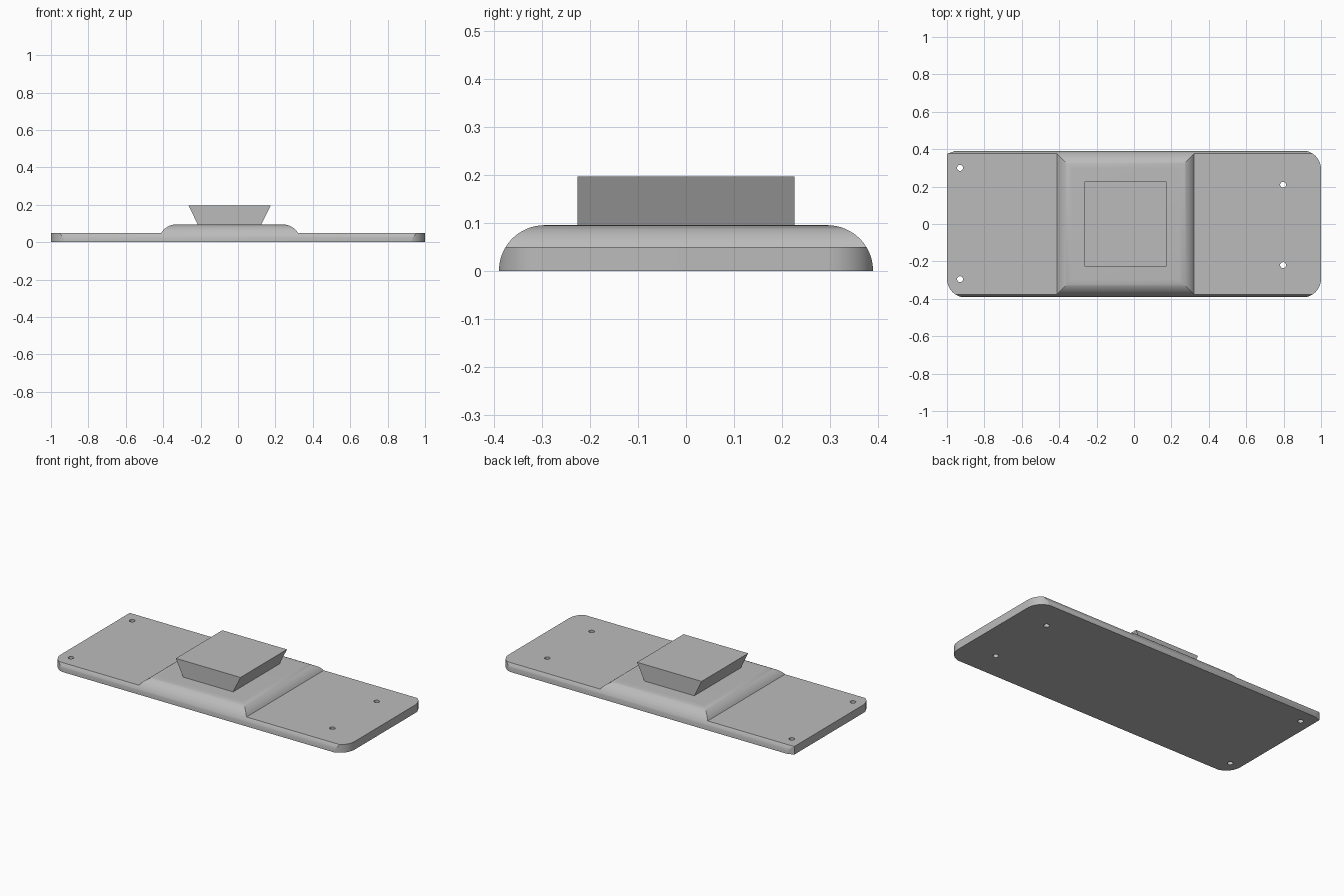
import bpy, bmesh, math
from mathutils import Vector

if "Cube" in bpy.data.objects:
    bpy.data.objects.remove(bpy.data.objects["Cube"], do_unlink=True)

HALF_Y, BASE_Z, PAD_Z = 0.39, 0.05, 0.095   # plate half width, plate and pad heights
FILLET = PAD_Z                              # edge rounding shared by plate and pad
MID_X = -0.045                              # centre of pad and dovetail

grey = bpy.data.materials.new("plain grey")
grey.use_nodes = True
grey.diffuse_color = (0.5, 0.5, 0.5, 1)
grey.node_tree.nodes["Principled BSDF"].inputs["Base Color"].default_value = (0.5, 0.5, 0.5, 1)


def loft(name, rings):
    """Closed solid through rings of equal point count."""
    bm = bmesh.new()
    loops = [[bm.verts.new(p) for p in ring] for ring in rings]
    n = len(loops[0])
    for a, b in zip(loops, loops[1:]):
        for i in range(n):
            j = (i + 1) % n
            bm.faces.new((a[i], a[j], b[j], b[i]))
    bm.faces.new(loops[0][::-1])
    bm.faces.new(loops[-1])
    bmesh.ops.recalc_face_normals(bm, faces=bm.faces)
    mesh = bpy.data.meshes.new(name)
    bm.to_mesh(mesh)
    bm.free()
    obj = bpy.data.objects.new(name, mesh)
    bpy.context.collection.objects.link(obj)
    mesh.materials.append(grey)
    return obj


def rect(hx, hy, z):
    return [(MID_X + sx * hx, sy * hy, z) for sx, sy in ((-1, -1), (1, -1), (1, 1), (-1, 1))]


def inset(z):
    """How far the rounded side has moved inward at height z."""
    return FILLET - math.sqrt(max(FILLET ** 2 - z ** 2, 0))


def activate(obj):
    bpy.ops.object.select_all(action='DESELECT')
    obj.select_set(True)
    bpy.context.view_layer.objects.active = obj


def boolean(obj, cutter, operation):
    mod = obj.modifiers.new(operation.lower(), 'BOOLEAN')
    mod.operation, mod.object, mod.solver = operation, cutter, 'EXACT'
    activate(obj)
    bpy.ops.object.modifier_apply(modifier=mod.name)
    bpy.data.objects.remove(cutter, do_unlink=True)


# Plate: curved-side section run along x
steps = [BASE_Z * i / 6 for i in range(7)]
section = [(HALF_Y - inset(z), z) for z in steps]
section += [(-y, z) for y, z in reversed(section)]
plate = loft("base_plate", [[(x, y, z) for y, z in section] for x in (-1.1, 1.1)])

# Trim the plate ends: three round corners and one nearly square corner
R = 0.1
outline = []
for cx, cy, start in ((1, 1, 0), (-1, -1, 180), (1, -1, 270)):
    if start == 180:
        outline += [(-0.95, HALF_Y + 0.003), (-1, 0.375)]
    for i in range(13):
        a = math.radians(start + 7.5 * i)
        outline.append((cx * (1 - R) + R * math.cos(a),
                        cy * (HALF_Y + 0.003 - R) + R * math.sin(a)))
boolean(plate, loft("trim", [[(x, y, z) for x, y in outline] for z in (-0.1, 0.2)]), 'INTERSECT')

# Screw holes
for hx, hy in ((-0.93, 0.3), (-0.93, -0.295), (0.797, 0.21), (0.797, -0.22)):
    circle = [(hx + 0.016 * math.cos(math.tau * i / 24),
               hy + 0.016 * math.sin(math.tau * i / 24)) for i in range(24)]
    boolean(plate, loft("drill", [[(x, y, z) for x, y in circle] for z in (-0.1, 0.2)]), 'DIFFERENCE')

# Raised pad with mitred rounded edges
start = math.asin(BASE_Z / FILLET)
rings = []
for i in range(11):
    z = FILLET * math.sin(start + (math.pi / 2 - start) * i / 10)
    rings.append(rect(0.38 - inset(z), HALF_Y - inset(z), z))
pad = loft("raised_pad", rings)

# Dovetail block, wider at the top
loft("dovetail_block", [rect(0.17, 0.226, PAD_Z), rect(0.22, 0.226, 0.197)])

for obj in (plate, pad):
    activate(obj)
    bpy.ops.object.shade_smooth_by_angle(angle=math.radians(25))
